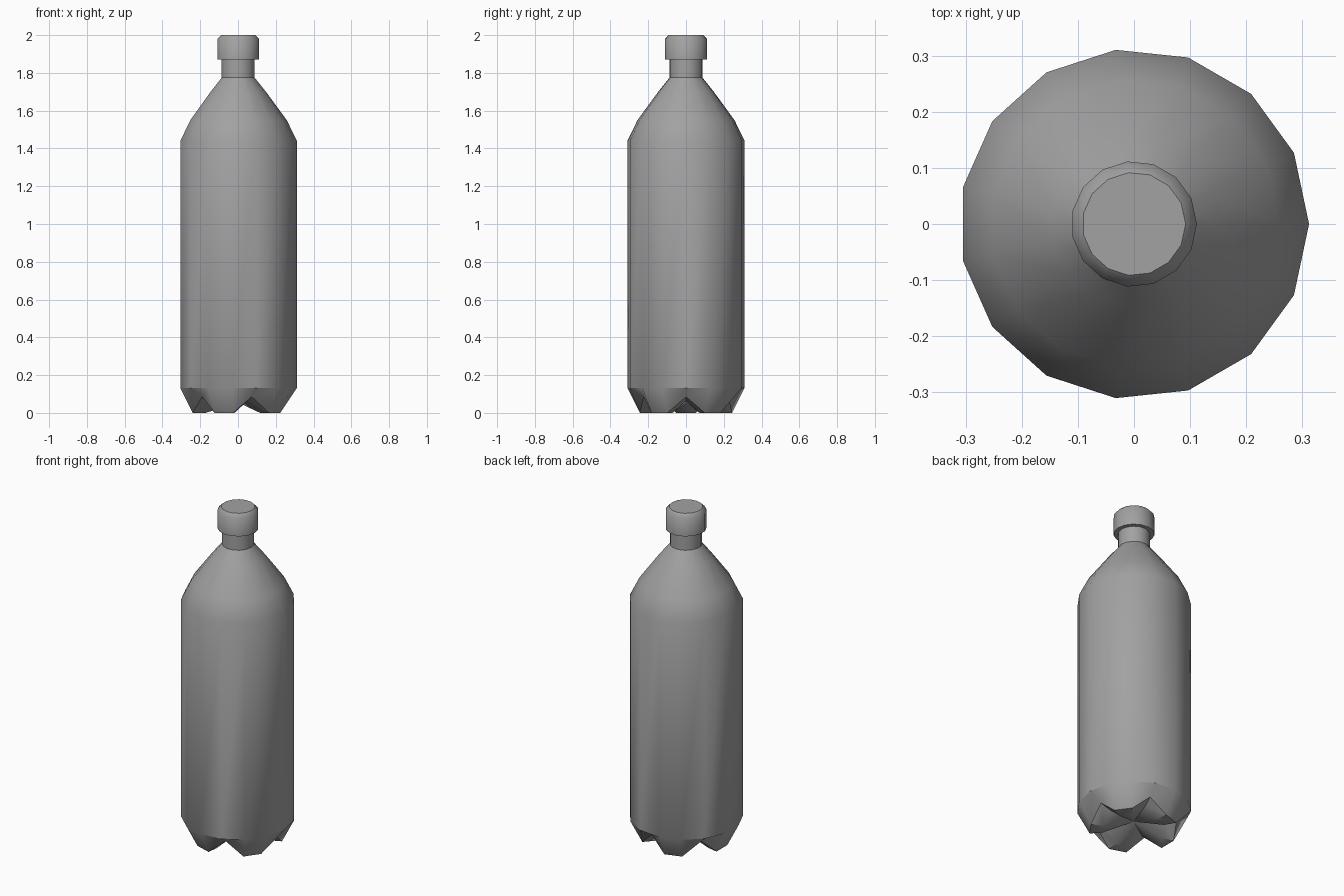
import bpy, bmesh, math

SIDES = 15

cube = bpy.data.objects.get("Cube")
if cube:
    bpy.data.objects.remove(cube, do_unlink=True)

grey = bpy.data.materials.new("plain_grey")
grey.use_nodes = True
colour = (0.36, 0.36, 0.36, 1)
grey.diffuse_color = colour
grey.node_tree.nodes["Principled BSDF"].inputs["Base Color"].default_value = colour


def lathe(name, rings, angle):
    """Join rings of (radius, height) pairs; a ring may give a second pair for its valleys.
    A ring of zero radius closes the surface at a point."""
    bm = bmesh.new()
    loops = []
    for ring in rings:
        foot, valley = ring if isinstance(ring[0], tuple) else (ring, ring)
        if foot[0] == 0:
            loops.append([bm.verts.new((0, 0, foot[1]))] * SIDES)
            continue
        loop = []
        for k in range(SIDES):
            r, z = valley if k % 3 == 0 else foot
            a = math.tau * k / SIDES
            loop.append(bm.verts.new((r * math.cos(a), r * math.sin(a), z)))
        loops.append(loop)
    for low, high in zip(loops, loops[1:]):
        for k in range(SIDES):
            n = (k + 1) % SIDES
            corners = list(dict.fromkeys((low[k], low[n], high[n], high[k])))
            bm.faces.new(corners)
    bmesh.ops.recalc_face_normals(bm, faces=bm.faces)
    mesh = bpy.data.meshes.new(name)
    bm.to_mesh(mesh)
    bm.free()
    mesh.materials.append(grey)
    obj = bpy.data.objects.new(name, mesh)
    bpy.context.collection.objects.link(obj)
    bpy.ops.object.select_all(action='DESELECT')
    obj.select_set(True)
    bpy.context.view_layer.objects.active = obj
    bpy.ops.object.shade_smooth_by_angle(angle=math.radians(angle))
    return obj


# Bottle: five-footed base, straight wall, rounded shoulder and neck
lathe("bottle_body", [
    (0, 0.055),
    ((0.175, 0), (0.17, 0.065)),
    ((0.245, 0), (0.235, 0.085)),
    (0.312, 0.132),
    (0.312, 1.44),
    (0.258, 1.55),
    (0.148, 1.70),
    (0.088, 1.775),
    (0.088, 1.88),
    (0, 1.88),
], 38)

# Screw cap with a chamfered top edge
lathe("bottle_cap", [
    (0, 1.87),
    (0.112, 1.87),
    (0.112, 1.98),
    (0.092, 2.0),
    (0, 2.0),
], 46)

# Keep the cap top crisp
cap = bpy.data.objects["bottle_cap"].data
for face in cap.polygons:
    if abs(face.normal.z) > 0.9:
        face.use_smooth = False
